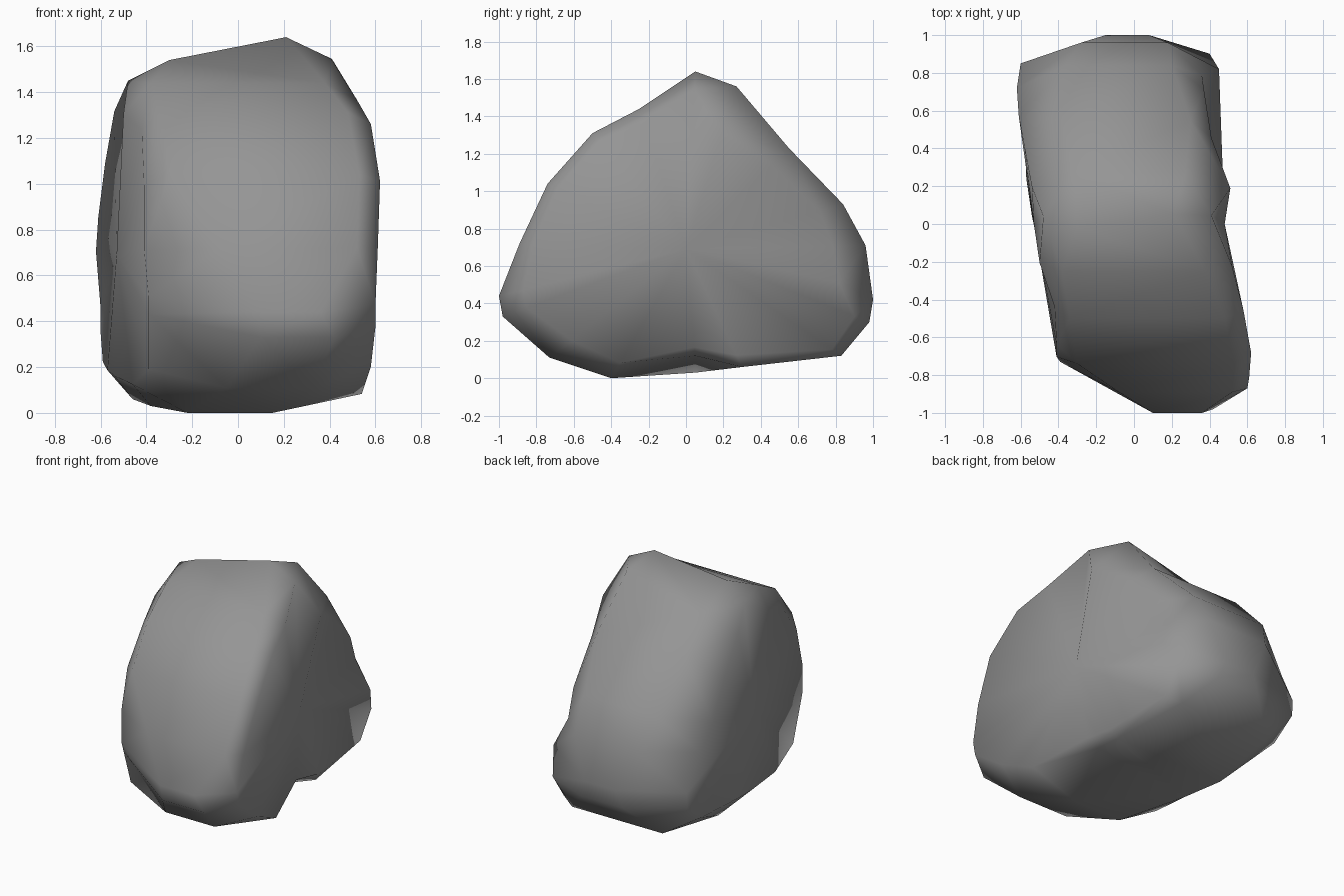
import bpy, bmesh
from mathutils import Vector

if "Cube" in bpy.data.objects:
    bpy.data.objects.remove(bpy.data.objects["Cube"])

# Side outline of the boulder, front -> bottom -> back -> top:
# y, z, left rim x, right rim x, left flank x and scale, right flank x and scale
OUTLINE = [
    (-1.00, 0.45, 0.10, 0.36, -0.39, 0.73, 0.60, 0.87),
    (-0.98, 0.34, 0.10, 0.42, -0.39, 0.72, 0.60, 0.87),
    (-0.73, 0.12, -0.05, 0.33, -0.39, 0.86, 0.58, 0.84),
    (-0.40, 0.01, -0.22, 0.15, -0.46, 0.82, 0.54, 0.88),
    (0.05, 0.04, -0.38, 0.34, -0.54, 0.80, 0.42, 0.90),
    (0.30, 0.07, -0.46, 0.39, -0.57, 0.80, 0.43, 0.90),
    (0.83, 0.13, -0.40, 0.30, -0.59, 0.82, 0.40, 0.94),
    (0.98, 0.31, -0.20, 0.13, -0.60, 0.86, 0.40, 0.92),
    (1.00, 0.43, -0.15, 0.08, -0.60, 0.85, 0.45, 0.82),
    (0.96, 0.72, -0.28, 0.18, -0.62, 0.75, 0.36, 0.82),
    (0.84, 0.94, -0.36, 0.20, -0.61, 0.68, 0.37, 0.85),
    (0.55, 1.24, -0.38, 0.30, -0.58, 0.74, 0.41, 0.83),
    (0.27, 1.57, -0.32, 0.27, -0.54, 0.72, 0.51, 0.70),
    (0.05, 1.65, -0.30, 0.21, -0.48, 0.80, 0.41, 0.90),
    (-0.25, 1.45, -0.38, 0.38, -0.50, 0.82, 0.52, 0.90),
    (-0.50, 1.32, -0.34, 0.48, -0.42, 0.88, 0.58, 0.92),
    (-0.74, 1.05, -0.30, 0.53, -0.41, 0.86, 0.62, 0.92),
    (-0.89, 0.73, -0.08, 0.52, -0.41, 0.79, 0.61, 0.91),
]
CENTRE_Z = 0.7
LOBE, SADDLE, PEAK, NOTCH = 8, 12, 13, 4

bm = bmesh.new()


def ring(x_col, scale_col=None):
    """One loop of the outline, pulled toward the middle by its scale."""
    loop = []
    for p in OUTLINE:
        s = p[scale_col] if scale_col else 1
        loop.append(bm.verts.new((p[x_col], p[0] * s, CENTRE_Z + (p[1] - CENTRE_Z) * s)))
    return loop


def bridge(a, b):
    n = len(a)
    for i in range(n):
        j = (i + 1) % n
        bm.faces.new((a[i], a[j], b[j], b[i]))


def cap(loop, x):
    """Close a flank with a fan around its middle."""
    mid = bm.verts.new((x, 0, CENTRE_Z))
    for i in range(len(loop)):
        bm.faces.new((loop[i], loop[(i + 1) % len(loop)], mid))


# Boulder: left flank, rims, right flank
left_flank, left_rim = ring(4, 5), ring(2)
right_rim, right_flank = ring(3), ring(6, 7)

# Lower left shoulder of the crest, and the notch under the right side
left_rim[SADDLE].co.z -= 0.14
left_rim[PEAK].co.z -= 0.10
left_rim[PEAK].co.y -= 0.07
right_rim[NOTCH].co.z += 0.09
right_flank[NOTCH].co.z += 0.07
right_flank[LOBE].co.z += 0.04

for a, b in ((left_flank, left_rim), (left_rim, right_rim), (right_rim, right_flank)):
    bridge(a, b)
cap(left_flank, -0.53)
cap(right_flank, 0.48)

# Stand on the ground
low = min(v.co.z for v in bm.verts)
bmesh.ops.translate(bm, verts=bm.verts, vec=Vector((0, 0, -low)))
bmesh.ops.triangulate(bm, faces=bm.faces)
bmesh.ops.recalc_face_normals(bm, faces=bm.faces)
for f in bm.faces:
    f.smooth = True

mesh = bpy.data.meshes.new("boulder")
bm.to_mesh(mesh)
bm.free()
boulder = bpy.data.objects.new("boulder", mesh)
bpy.context.collection.objects.link(boulder)

stone = bpy.data.materials.new("grey stone")
stone.diffuse_color = (0.30, 0.30, 0.30, 1)
stone.use_nodes = True
stone.node_tree.nodes["Principled BSDF"].inputs["Base Color"].default_value = stone.diffuse_color
mesh.materials.append(stone)
